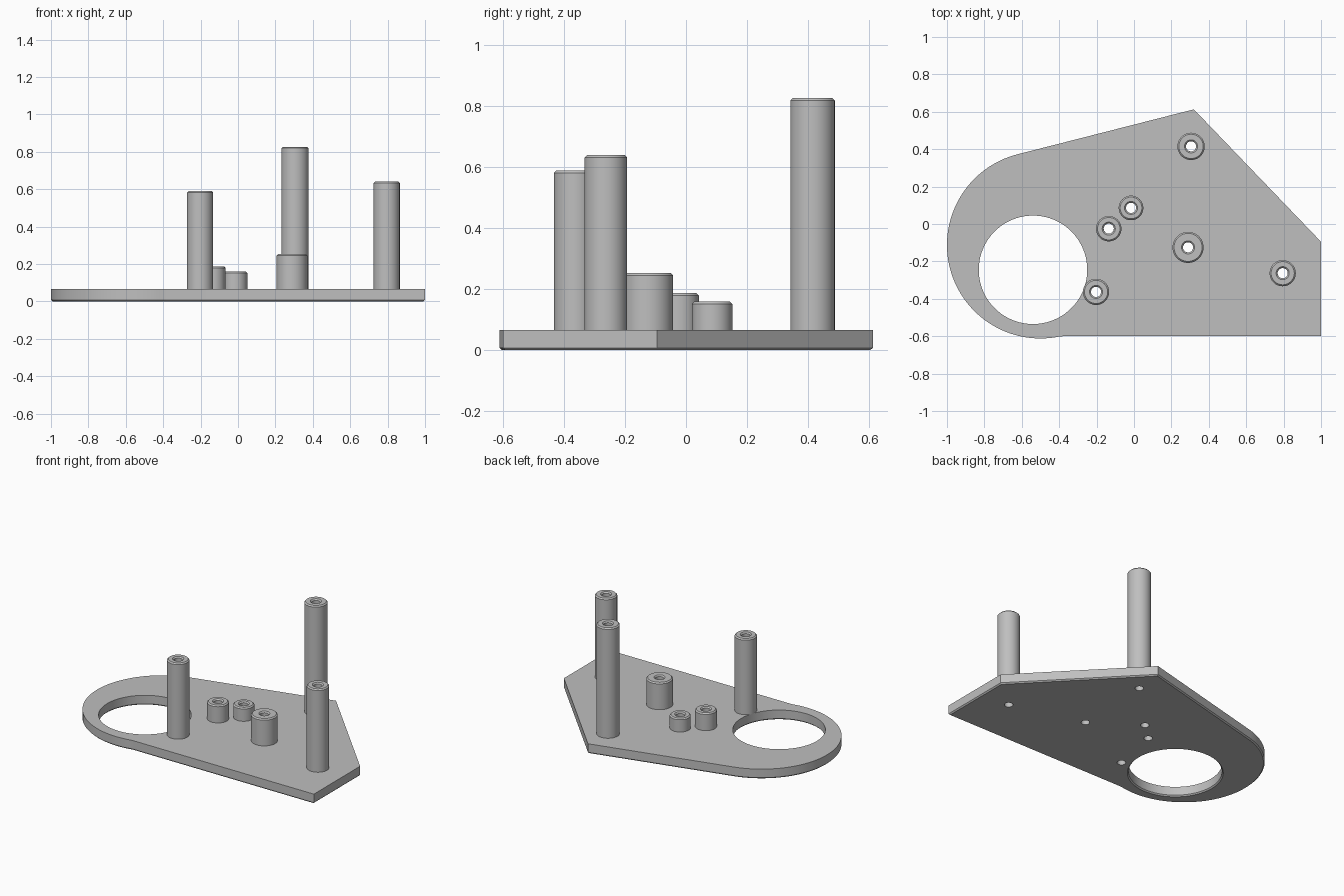
import bpy, bmesh, math
from mathutils import Vector

if "Cube" in bpy.data.objects:
    bpy.data.objects.remove(bpy.data.objects["Cube"])

THICK = 0.067    # plate thickness
CH = 0.008       # small edge chamfer
BORE = 0.027     # bore radius of the standoffs

# x, y, outer radius, top height
STANDOFFS = [
    ("tall_standoff", 0.305, 0.415, 0.073, 0.827),
    ("right_standoff", 0.795, -0.263, 0.07, 0.64),
    ("front_standoff", -0.203, -0.363, 0.07, 0.59),
    ("wide_boss", 0.289, -0.125, 0.083, 0.253),
    ("back_boss", -0.016, 0.086, 0.066, 0.16),
    ("middle_boss", -0.135, -0.025, 0.068, 0.187),
]

metal = bpy.data.materials.new("light grey")
metal.diffuse_color = (0.52, 0.52, 0.52, 1)
metal.use_nodes = True
metal.node_tree.nodes["Principled BSDF"].inputs["Base Color"].default_value = metal.diffuse_color


def circle(cx, cy, r, n=48, start=0.0, end=math.tau):
    full = abs(end - start - math.tau) < 1e-6
    steps = n if full else n - 1
    return [(cx + r * math.cos(start + (end - start) * i / steps),
             cy + r * math.sin(start + (end - start) * i / steps)) for i in range(n)]


def inset(points, d):
    """Offset a counter-clockwise outline inwards with mitred corners."""
    out = []
    for i, p in enumerate(points):
        p = Vector(p)
        a = (p - Vector(points[i - 1])).normalized()
        b = (Vector(points[(i + 1) % len(points)]) - p).normalized()
        na, nb = Vector((-a.y, a.x)), Vector((-b.y, b.x))
        q = p + (na + nb) * (d / (1 + na.dot(nb)))
        out.append((q.x, q.y))
    return out


def bridge(bm, r1, r2):
    n = len(r1)
    for i in range(n):
        j = (i + 1) % n
        bm.faces.new((r1[i], r1[j], r2[j], r2[i]))


def finish(bm, name):
    bmesh.ops.recalc_face_normals(bm, faces=bm.faces)
    mesh = bpy.data.meshes.new(name)
    bm.to_mesh(mesh)
    bm.free()
    mesh.materials.append(metal)
    ob = bpy.data.objects.new(name, mesh)
    bpy.context.collection.objects.link(ob)
    bpy.ops.object.select_all(action='DESELECT')
    ob.select_set(True)
    bpy.context.view_layer.objects.active = ob
    bpy.ops.object.shade_smooth_by_angle(angle=math.radians(30))
    return ob


def make_plate():
    bm = bmesh.new()
    # rounded left end, straight edges to the three right corners
    outline = circle(-0.5, -0.112, 0.5, 64, math.radians(104.5), math.radians(282))
    outline += [(-0.38, -0.6), (1.0, -0.6), (1.0, -0.095), (0.32, 0.613)]
    big = circle(-0.54, -0.245, 0.29, 80)
    big_low = circle(-0.54, -0.245, 0.29 + CH, 80)
    loops = [(outline, inset(outline, CH)), (big, big_low)]
    for _, x, y, _, _ in STANDOFFS:
        bore = circle(x, y, BORE, 32)
        loops.append((bore, bore))
    caps = {0: [], 1: []}
    for upper, lower in loops:
        rings = [[bm.verts.new((x, y, z)) for x, y in pts]
                 for pts, z in ((lower, 0), (upper, CH), (upper, THICK))]
        bridge(bm, rings[0], rings[1])
        bridge(bm, rings[1], rings[2])
        for k, ring in ((0, rings[0]), (1, rings[2])):
            caps[k] += [bm.edges.get((ring[i - 1], ring[i])) for i in range(len(ring))]
    for edges in caps.values():
        bmesh.ops.triangle_fill(bm, use_beauty=True, use_dissolve=False, edges=edges)
    return finish(bm, "base_plate")


def make_standoff(name, cx, cy, r, top):
    bm = bmesh.new()
    # hollow tube profile: outside wall, chamfered rim, bore
    profile = [(r, THICK), (r, top - CH), (r - CH, top),
               (BORE + CH, top), (BORE, top - CH), (BORE, THICK)]
    rings = [[bm.verts.new((x, y, z)) for x, y in circle(cx, cy, rad)]
             for rad, z in profile]
    for a, b in zip(rings, rings[1:]):
        bridge(bm, a, b)
    bridge(bm, rings[-1], rings[0])
    return finish(bm, name)


make_plate()
for spec in STANDOFFS:
    make_standoff(*spec)
